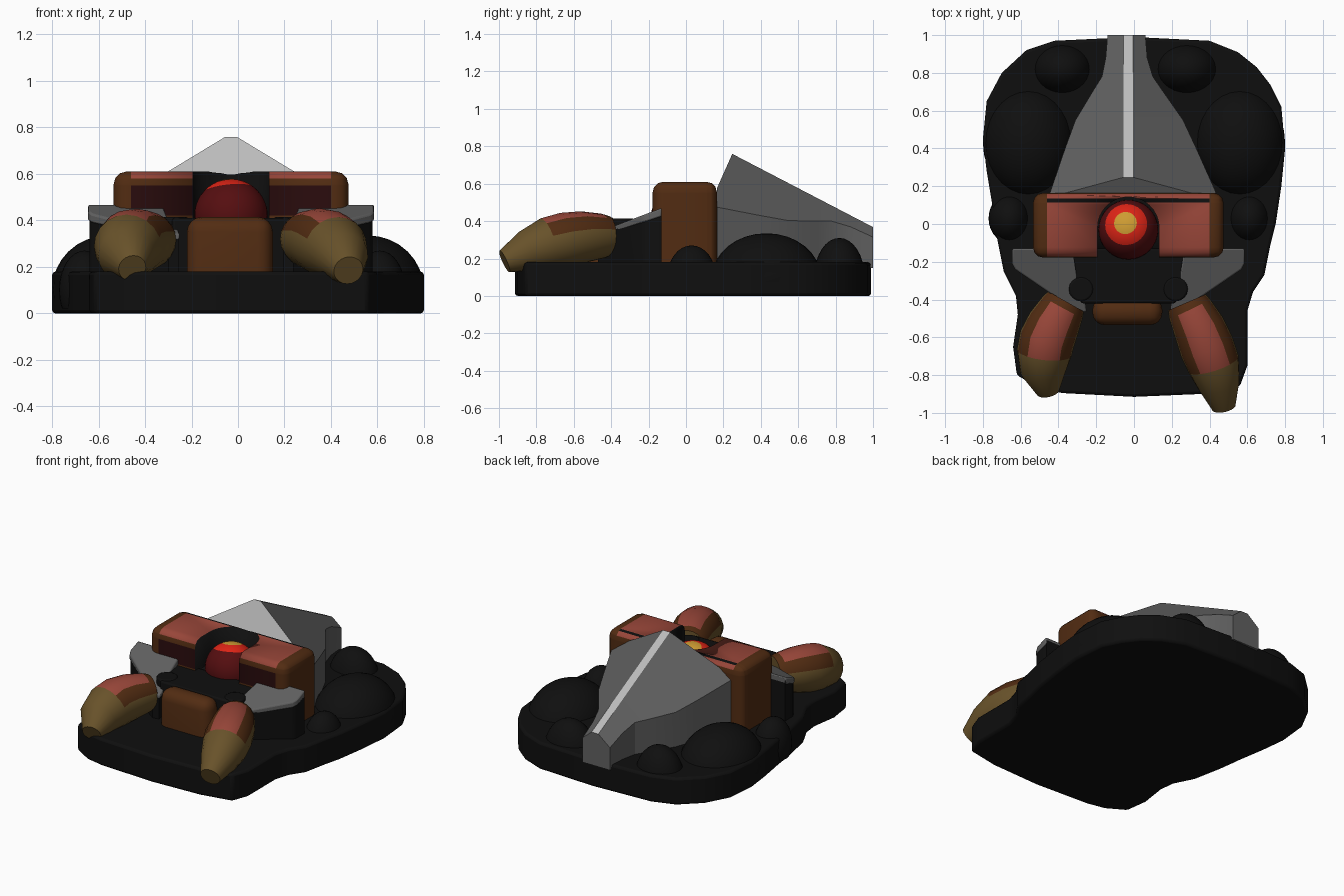
import bpy, bmesh, math
from mathutils import Vector, Matrix

if "Cube" in bpy.data.objects:
    bpy.data.objects.remove(bpy.data.objects["Cube"])

CX = -0.03  # symmetry line of the upper parts


def mat(name, rgb):
    m = bpy.data.materials.new(name)
    lin = [(c / 255 / 12.92) if c < 11 else ((c / 255 + 0.055) / 1.055) ** 2.4 for c in rgb]
    m.diffuse_color = (*lin, 1)
    m.use_nodes = True
    m.node_tree.nodes["Principled BSDF"].inputs["Base Color"].default_value = m.diffuse_color
    return m


BLACK = mat("black", (15, 15, 15))
BROWN = mat("brown", (82, 44, 18))
PINK = mat("dusty_red", (152, 70, 57))
OLIVE = mat("olive", (104, 82, 42))
GREY = mat("dark_grey", (97, 97, 97))
LIGHT = mat("light_grey", (188, 188, 188))
RED = mat("bright_red", (222, 36, 22))
YELLOW = mat("amber", (205, 155, 50))
DARKRED = mat("dark_red", (85, 14, 16))
MAROON = mat("maroon", (42, 12, 13))


def finish(name, bm, mats, bevel=0, smooth=35):
    bmesh.ops.recalc_face_normals(bm, faces=bm.faces[:])
    me = bpy.data.meshes.new(name)
    bm.to_mesh(me)
    bm.free()
    for m in mats:
        me.materials.append(m)
    ob = bpy.data.objects.new(name, me)
    bpy.context.collection.objects.link(ob)
    if bevel:
        b = ob.modifiers.new("bevel", 'BEVEL')
        b.width, b.segments, b.limit_method = bevel, 2, 'ANGLE'
        b.angle_limit = math.radians(40)
    if smooth:
        bpy.ops.object.select_all(action='DESELECT')
        ob.select_set(True)
        bpy.context.view_layer.objects.active = ob
        bpy.ops.object.shade_smooth_by_angle(angle=math.radians(smooth))
    return ob


def prism(name, outline, bottom, top, m, bevel=0):
    """Upright prism; bottom and top are functions of y."""
    bm = bmesh.new()
    lo = [bm.verts.new((x, y, bottom(y))) for x, y in outline]
    hi = [bm.verts.new((x, y, top(y))) for x, y in outline]
    bm.faces.new(lo)
    bm.faces.new(hi)
    n = len(outline)
    for i in range(n):
        j = (i + 1) % n
        bm.faces.new((lo[i], lo[j], hi[j], hi[i]))
    return finish(name, bm, [m], bevel)


def rounded_box(lo, hi, r, segs=3):
    bm = bmesh.new()
    lo, hi = Vector(lo), Vector(hi)
    bmesh.ops.create_cube(bm, size=1, matrix=Matrix.Translation((lo + hi) / 2) @ Matrix.Diagonal((*(hi - lo), 1)))
    edges = [e for e in bm.edges if max(v.co.z for v in e.verts) > lo.z + 0.01]
    bmesh.ops.bevel(bm, geom=edges, offset=r, segments=segs, profile=0.5, affect='EDGES')
    return bm


def flat(z):
    return lambda y: z


# base plate
base = [(0, .99), (.4, .97), (.55, .91), (.65, .83), (.72, .74), (.78, .62), (.8, .4), (.78, .2), (.75, 0),
        (.72, -.12), (.69, -.27), (.63, -.36), (.6, -.46), (.6, -.75), (.56, -.86), (.35, -.9), (0, -.915),
        (-.38, -.895), (-.5, -.87), (-.62, -.8), (-.64, -.65), (-.615, -.48), (-.625, -.38), (-.69, -.25),
        (-.73, -.05), (-.75, .1), (-.78, .28), (-.8, .45), (-.78, .65), (-.7, .8), (-.57, .92), (-.42, .97)]
prism("base", base, flat(0), flat(.18), BLACK, .015)

# rounded rubble mounds on the base
mounds = [(-.56, .43, .24, .29, .335), (.56, .43, .24, .29, .335), (-.38, .82, .155, .135, .31),
          (.28, .82, .165, .135, .31), (-.66, .03, .11, .13, .27), (.61, .03, .11, .13, .27)]
for x, y, rx, ry, top in mounds:
    bm = bmesh.new()
    rz = top - .1
    bmesh.ops.create_uvsphere(bm, u_segments=28, v_segments=16, radius=1,
                              matrix=Matrix.Translation((x, y, .1)) @ Matrix.Diagonal((rx, ry, rz, 1)))
    bmesh.ops.bisect_plane(bm, geom=bm.verts[:] + bm.edges[:] + bm.faces[:], plane_co=(0, 0, .02),
                           plane_no=(0, 0, -1), clear_outer=True)
    finish("mound", bm, [BLACK], smooth=60)

# rear wedge: lofted gabled sections with a flat ridge strip and a sloped front
bm = bmesh.new()
rows = []
for y, xl, xr in [(.165, -.445, .435), (.4, -.365, .33), (.55, -.31, .26), (.7, -.22, .155), (.78, -.17, .1),
                  (.88, -.15, .07), (1.0, -.14, .06)]:
    ridge = .77 - .52 * (y - .25)
    zl, zr = ridge - .73 * (CX - xl), ridge - .73 * (xr - CX)
    pts = [(xl, .15), (xl, zl), (CX - .025, ridge - .012), (CX + .025, ridge - .012), (xr, zr), (xr, .15)]
    rows.append([bm.verts.new((x, y, z)) for x, z in pts])
for a, b in zip(rows, rows[1:]):
    for i in range(6):
        f = bm.faces.new((a[i], a[(i + 1) % 6], b[(i + 1) % 6], b[i]))
        f.material_index = 1 if i == 2 else 0
bm.faces.new(rows[0])
bm.faces.new(rows[-1])
cut = bmesh.ops.bisect_plane(bm, geom=bm.verts[:] + bm.edges[:] + bm.faces[:], plane_co=(0, .25, .765),
                             plane_no=(0, -.19, .085), clear_outer=True)
edges = [e for e in cut['geom_cut'] if isinstance(e, bmesh.types.BMEdge)]
for f in bmesh.ops.holes_fill(bm, edges=edges, sides=0)['faces']:
    f.material_index = 1
finish("rear_wedge", bm, [GREY, LIGHT], smooth=20)

# cross bar with coloured panels, split along the panel borders
bm = rounded_box((CX - .505, -.178, .17), (CX + .505, .165, .61), .055)
for co, no in [((CX - .43, 0, 0), (1, 0, 0)), ((CX + .43, 0, 0), (1, 0, 0)), ((0, .115, 0), (0, 1, 0)),
               ((0, .135, 0), (0, 1, 0)), ((0, 0, .42), (0, 0, 1)), ((0, 0, .55), (0, 0, 1)),
               ((0, 0, .58), (0, 0, 1))]:
    bmesh.ops.bisect_plane(bm, geom=bm.verts[:] + bm.edges[:] + bm.faces[:], plane_co=co, plane_no=no)
for f in bm.faces:
    c = f.calc_center_median()
    if abs(c.x - CX) < .43:
        if c.z > .58:
            f.material_index = 3 if .115 < c.y < .135 else 1
        elif c.y < -.17 and .42 < c.z < .55:
            f.material_index = 2
bar = finish("cross_bar", bm, [BROWN, PINK, MAROON, BLACK])

# socket cut into the bar
arc = [(CX + .163 * math.cos(math.radians(a)), -.02 + .163 * math.sin(math.radians(a))) for a in range(0, 181, 12)]
socket = prism("socket_cutter", arc + [(CX - .163, -.3), (CX + .163, -.3)], flat(.4), flat(.8), BLACK)
socket.hide_render = True
socket.display_type = 'WIRE'
cutmod = bar.modifiers.new("socket", 'BOOLEAN')
cutmod.object, cutmod.operation, cutmod.solver = socket, 'DIFFERENCE', 'EXACT'
cutmod.material_mode = 'TRANSFER'

# ball eye, its pole tilted back so the coloured rings stay round
bm = bmesh.new()
bmesh.ops.create_uvsphere(bm, u_segments=32, v_segments=24, radius=.158)
for f in bm.faces:
    ang = math.degrees(f.calc_center_median().angle(Vector((0, 0, 1))))
    f.material_index = 2 if ang < 20 else 1 if ang < 46 else 0
tilt = Matrix.Rotation(math.radians(-14), 4, 'X') @ Matrix.Rotation(math.radians(-6), 4, 'Y')
bmesh.ops.transform(bm, matrix=Matrix.Translation((CX, -.03, .42)) @ tilt, verts=bm.verts[:])
finish("eye_ball", bm, [DARKRED, RED, YELLOW], smooth=60)

# front body between the shoulders
prism("front_body", [(-.36, -.13), (.3, -.13), (.22, -.42), (-.28, -.42)], flat(.15), flat(.41), BLACK, .01)

# shoulders: black block with a sloping grey plate, and a round joint
for s in (-1, 1):
    plan = [(.615, -.13), (.295, -.13), (.27, -.3), (.23, -.4), (.22, -.465), (.265, -.47), (.6, -.24), (.615, -.21)]
    pts = [(CX + s * x, y) for x, y in plan]
    prism("shoulder_block", [(CX + s * (.42 + (x - .42) * .97), y) for x, y in plan], flat(.15),
          lambda y: .45 + (y + .13) * .38, BLACK)
    prism("shoulder_plate", pts, lambda y: .425 + (y + .13) * .33, lambda y: .47 + (y + .13) * .38, GREY, .008)
    ring = [(CX + s * .25 + .065 * math.cos(a * math.pi / 8), -.345 + .065 * math.sin(a * math.pi / 8))
            for a in range(16)]
    prism("shoulder_joint", ring, flat(.15), flat(.415), BLACK, .01)

# front block
bm = rounded_box((-.22, -.535, .15), (.15, -.39, .415), .065, 4)
finish("front_block", bm, [BROWN])


def claw(name, path):
    """Tapered tube of 20 sides, with a plated upper side on its rear half."""
    bm = bmesh.new()
    n, rings = 20, []
    pts = [Vector(p[:3]) for p in path]
    for i, p in enumerate(pts):
        t = (pts[min(i + 1, len(pts) - 1)] - pts[max(i - 1, 0)]).normalized()
        side = t.cross(Vector((0, 0, 1))).normalized()
        up = side.cross(t)
        r = path[i][3]
        rings.append([bm.verts.new(p + r * (math.sin(k * math.tau / n) * side + math.cos(k * math.tau / n) * up))
                      for k in range(n)])
    for i in range(len(rings) - 1):
        for k in range(n):
            j = (k + 1) % n
            f = bm.faces.new((rings[i][k], rings[i][j], rings[i + 1][j], rings[i + 1][k]))
            from_top = min(k, n - 1 - k)  # sides away from the top
            if i < 4 and from_top < 4:
                f.material_index = 2 if from_top < 2 and i > 0 else 1
    bm.faces.new(rings[0])
    bm.faces.new(rings[-1])
    finish(name, bm, [OLIVE, BROWN, PINK], smooth=40)


claw("left_claw", [(-.36, -.41, .315, .108), (-.377, -.44, .315, .12), (-.425, -.53, .31, .14), (-.46, -.61, .3, .148),
                   (-.475, -.68, .285, .146), (-.48, -.78, .25, .122), (-.455, -.89, .195, .06)])
claw("right_claw", [(.28, -.415, .32, .108), (.295, -.45, .32, .12), (.345, -.55, .315, .138), (.385, -.65, .3, .146),
                    (.42, -.74, .28, .14), (.45, -.85, .24, .112), (.475, -.97, .185, .064)])
